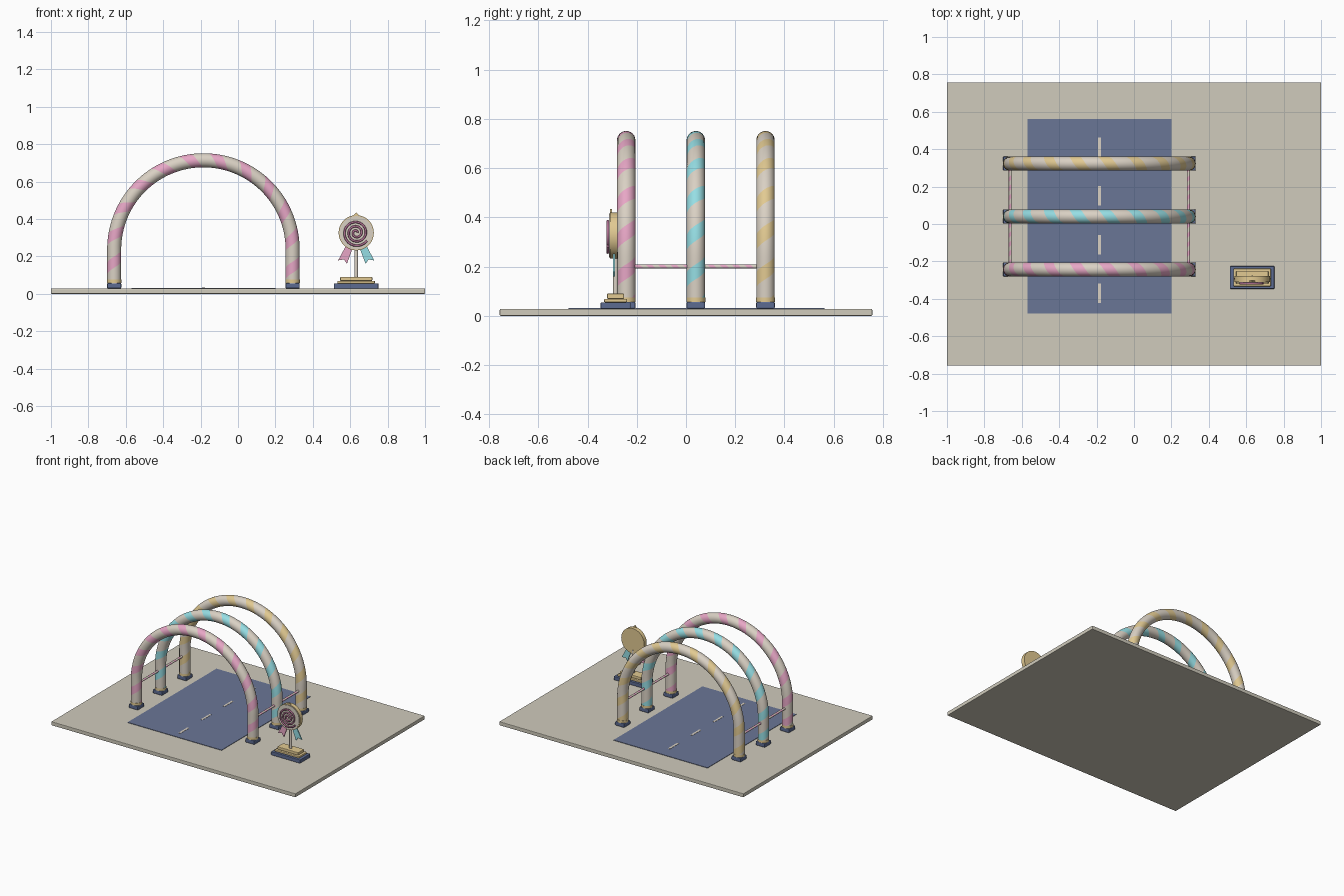
import bpy, bmesh, math
from mathutils import Vector

if "Cube" in bpy.data.objects:
    bpy.data.objects.remove(bpy.data.objects["Cube"])


def material(name, rgb):
    lin = [(c / 255 / 12.92) if c < 11 else ((c / 255 + 0.055) / 1.055) ** 2.4 for c in rgb]
    m = bpy.data.materials.new(name)
    m.diffuse_color = (*lin, 1)
    m.use_nodes = True
    m.node_tree.nodes["Principled BSDF"].inputs["Base Color"].default_value = m.diffuse_color
    return m


STONE = material("warm_stone", (208, 203, 188))
ROAD = material("slate_road", (106, 118, 150))
NAVY = material("navy", (92, 107, 145))
CREAM = material("cream", (218, 209, 196))
PINK = material("pink", (236, 170, 202))
CYAN = material("cyan", (150, 222, 228))
GOLD = material("pale_gold", (226, 202, 146))
MAUVE = material("mauve", (176, 112, 146))


def make(name, bm, *mats, smooth=False):
    bmesh.ops.recalc_face_normals(bm, faces=bm.faces)
    me = bpy.data.meshes.new(name)
    bm.to_mesh(me)
    bm.free()
    for m in mats:
        me.materials.append(m)
    ob = bpy.data.objects.new(name, me)
    bpy.context.collection.objects.link(ob)
    if smooth:
        bpy.ops.object.select_all(action='DESELECT')
        ob.select_set(True)
        bpy.context.view_layer.objects.active = ob
        bpy.ops.object.shade_smooth_by_angle(angle=math.radians(40))
    return ob


def box(name, lo, hi, mat, bevel=0):
    bm = bmesh.new()
    bmesh.ops.create_cube(bm, size=1)
    for v in bm.verts:
        v.co = Vector([(a + b) / 2 + c * (b - a) for a, b, c in zip(lo, hi, v.co)])
    if bevel:
        bmesh.ops.bevel(bm, geom=bm.edges[:], offset=bevel, segments=2, affect='EDGES', profile=0.5)
    return make(name, bm, mat)


def prism(name, points, y0, y1, mat, smooth=False):
    """Extrude an (x, z) outline from y0 to y1."""
    bm = bmesh.new()
    f = bm.faces.new([bm.verts.new((x, y0, z)) for x, z in points])
    ext = bmesh.ops.extrude_face_region(bm, geom=[f])['geom']
    for v in ext:
        if isinstance(v, bmesh.types.BMVert):
            v.co.y = y1
    return make(name, bm, mat, smooth=smooth)


def circle(cx, cz, r, n=48):
    return [(cx + r * math.cos(2 * math.pi * i / n), cz + r * math.sin(2 * math.pi * i / n)) for i in range(n)]


def upright_cylinder(name, x, y, z0, z1, r, mat):
    bm = bmesh.new()
    bmesh.ops.create_cone(bm, cap_ends=True, segments=24, radius1=r, radius2=r, depth=z1 - z0)
    bmesh.ops.translate(bm, vec=(x, y, (z0 + z1) / 2), verts=bm.verts)
    return make(name, bm, mat, smooth=True)


def candy_tube(name, frame, length, r, pitch, phase, mats, n=24, per=10, stripe=4):
    """Tube whose mesh rows follow a helix, so the stripes have clean edges."""
    bm = bmesh.new()
    grid = {}
    rows = range(-per, math.ceil(length / pitch * per) + per)

    def vert(k, j):
        if j == n:
            k, j = k + per, 0
        if (k, j) not in grid:
            s = min(max(k * pitch / per + pitch * j / n, 0), length)
            c, e1, e2 = frame(s)
            a = 2 * math.pi * j / n
            grid[k, j] = bm.verts.new(c + r * (math.cos(a) * e1 + math.sin(a) * e2))
        return grid[k, j]

    for k in rows:
        for j in range(n):
            s0 = k * pitch / per + pitch * j / n
            if s0 + pitch / per + pitch / n <= 0 or s0 >= length:
                continue
            f = bm.faces.new((vert(k, j), vert(k, j + 1), vert(k + 1, j + 1), vert(k + 1, j)))
            f.material_index = int((k + 0.5 - phase * per + stripe / 2) % per < stripe)
    bmesh.ops.remove_doubles(bm, verts=bm.verts[:], dist=1e-5)
    bmesh.ops.dissolve_degenerate(bm, edges=bm.edges[:], dist=1e-6)
    return make(name, bm, *mats, smooth=True)


# Ground slab and road with centre dashes
CX, R, TUBE = -0.185, 0.477, 0.0375
GROUND, FOOT, SPRING = 0.028, 0.056, 0.2365
box("ground_slab", (-1, -0.757, 0), (1, 0.757, GROUND), STONE, 0.004)
box("road", (-0.57, -0.478, 0.02), (0.2, 0.562, 0.031), ROAD)
for i in range(4):
    y = -0.37 + i * 0.26
    box(f"road_dash_{i}", (CX - 0.008, y - 0.052, 0.029), (CX + 0.008, y + 0.052, 0.0325), CREAM)

# Striped arches on square feet
LEG = SPRING - FOOT
LENGTH = 2 * LEG + math.pi * R


def arch_frame(y):
    def frame(s):
        t = min(max((s - LEG) / R, 0), math.pi)
        out = Vector((-math.cos(t), 0, math.sin(t)))
        c = Vector((CX, y, SPRING)) + R * out
        if s < LEG:
            c.z = FOOT + s
        elif s > LENGTH - LEG:
            c.z = FOOT + LENGTH - s
        return c, out, Vector((0, -1, 0))
    return frame


ARCHES = [("pink", -0.243, PINK), ("cyan", 0.040, CYAN), ("gold", 0.323, GOLD)]
for label, y, mat in ARCHES:
    candy_tube(f"{label}_arch", arch_frame(y), LENGTH, TUBE, 0.151, 0.51, (CREAM, mat))
    for side in (-1, 1):
        x = CX + side * R
        tag = "left" if side < 0 else "right"
        box(f"{label}_{tag}_foot", (x - 0.038, y - 0.038, GROUND), (x + 0.038, y + 0.038, 0.057), NAVY, 0.006)
        upright_cylinder(f"{label}_{tag}_collar", x, y, 0.057, 0.075, 0.0385, GOLD)

# Striped side rails joining the arches
for side in (-1, 1):
    x = CX + side * R

    def rail_frame(s, x=x):
        return Vector((x, -0.243 + s, 0.2)), Vector((1, 0, 0)), Vector((0, 0, -1))
    candy_tube("left_rail" if side < 0 else "right_rail", rail_frame, 0.566, 0.008, 0.05, 0,
               (CREAM, PINK), n=12, per=8, stripe=4)

# Stepped plinth and post of the spiral sign
SX, SY, SZ = 0.632, -0.286, 0.326
for name, hx, hy, z0, z1, mat in [("plinth_base", 0.119, 0.061, GROUND, 0.055, NAVY),
                                  ("plinth_middle", 0.100, 0.047, 0.055, 0.069, GOLD),
                                  ("plinth_top", 0.086, 0.035, 0.069, 0.090, GOLD)]:
    box(name, (SX - hx, SY - hy, z0), (SX + hx, SY + hy, z1), mat, 0.004)
upright_cylinder("sign_post", SX, SY, 0.088, 0.26, 0.010, CREAM)

# Round sign with pale face and small peak
prism("sign_disc", circle(SX, SZ, 0.094), -0.309, -0.279, GOLD, True)
prism("sign_face", circle(SX, SZ, 0.089), -0.313, -0.308, CREAM, True)
prism("sign_peak", [(SX - 0.018, 0.415), (SX + 0.018, 0.415), (SX, 0.434)], -0.309, -0.301, GOLD)

# Raised spiral on the sign face
curve = bpy.data.curves.new("spiral_path", 'CURVE')
curve.dimensions = '3D'
curve.bevel_depth = 0.006
curve.bevel_resolution = 2
curve.use_fill_caps = True
spline = curve.splines.new('POLY')
STEPS = 110
spline.points.add(STEPS)
for i, p in enumerate(spline.points):
    u = i / STEPS
    a, rad = u * 2 * math.pi * 2.9, 0.006 + 0.066 * u
    p.co = (SX + rad * math.cos(a), -0.318, SZ + rad * math.sin(a), 1)
curve.materials.append(MAUVE)
bpy.context.collection.objects.link(bpy.data.objects.new("sign_spiral", curve))

# Notched ribbon tails, mirrored
TAIL = [(-0.012, 0.262), (-0.052, 0.262), (-0.097, 0.178), (-0.066, 0.184), (-0.050, 0.160)]
for side, name, mat in [(1, "pink_ribbon", PINK), (-1, "cyan_ribbon", CYAN)]:
    prism(name, [(SX + side * x, z) for x, z in TAIL], -0.296, -0.288, mat)
